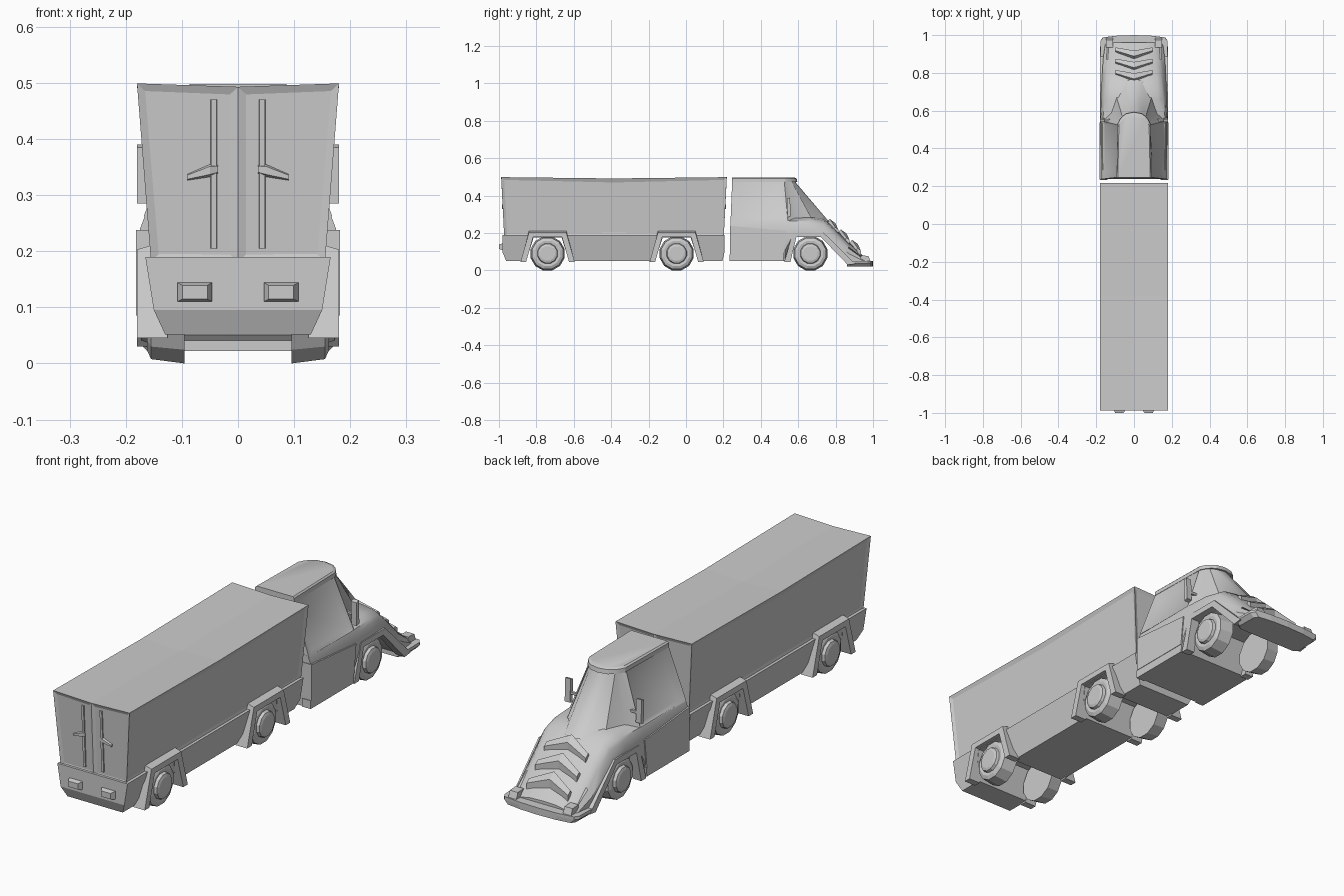
import bpy, bmesh, math
from mathutils import Vector, Matrix

if "Cube" in bpy.data.objects:
    bpy.data.objects.remove(bpy.data.objects["Cube"])


def finish(name, bm, smooth=None):
    bmesh.ops.recalc_face_normals(bm, faces=bm.faces)
    me = bpy.data.meshes.new(name)
    bm.to_mesh(me)
    bm.free()
    if smooth:
        me.polygons.foreach_set("use_smooth", [True] * len(me.polygons))
        me.set_sharp_from_angle(angle=math.radians(smooth))
    ob = bpy.data.objects.new(name, me)
    bpy.context.collection.objects.link(ob)
    return ob


def loft(bm, rings):
    """Skin closed rings and cap the ends; returns the side faces."""
    vs = [[bm.verts.new(p) for p in r] for r in rings]
    n = len(rings[0])
    sides = []
    for a, b in zip(vs, vs[1:]):
        for i in range(n):
            j = (i + 1) % n
            sides.append(bm.faces.new((a[i], a[j], b[j], b[i])))
    bm.faces.new(vs[0][::-1])
    bm.faces.new(vs[-1])
    return sides


def prism(bm, prof, x0, x1):
    """Extrude a (y, z) profile along x."""
    loft(bm, [[(x, y, z) for y, z in prof] for x in (x0, x1)])


def sides_prism(name, prof, x0, x1):
    bm = bmesh.new()
    for s in (1, -1):
        prism(bm, prof, s * x0, s * x1)
    return finish(name, bm)


def rect(y0, y1, z0, z1):
    return [(y0, z0), (y1, z0), (y1, z1), (y0, z1)]


def mirror_ring(half):
    return half + [(-x, y, z) for x, y, z in reversed(half) if x > 1e-6]


# ---- cargo box: flared, with sagging roof and recessed panels
YM = -0.385
bm = bmesh.new()
bmesh.ops.create_cube(bm, size=2)
for axis in ((1, 0, 0), (0, 1, 0)):
    bmesh.ops.bisect_plane(bm, geom=bm.verts[:] + bm.edges[:] + bm.faces[:],
                           plane_co=(0, 0, 0), plane_no=axis)
for v in bm.verts:
    x, y, z = v.co
    top = z > 0
    sag = 0.006 * (abs(x) < .1) + 0.007 * (abs(y) < .1)
    v.co = (x * (.18 if top else .155), YM + y * (.603 if top else .587),
            .499 - sag if top else .18)
bmesh.ops.recalc_face_normals(bm, faces=bm.faces)
for s in (1, -1):
    side = [f for f in bm.faces if f.normal.x * s > .8]
    bmesh.ops.inset_region(bm, faces=side, thickness=.022, depth=-.006)
    doors = [f for f in bm.faces if f.normal.y * s > .8 and f.calc_area() > .02]
    for f in doors:
        bmesh.ops.inset_region(bm, faces=[f], thickness=.02, depth=-.005)
finish("cargo_box", bm)

# ---- door bars and handles on both ends of the box
bm = bmesh.new()
hb = bmesh.new()
for e in (1, -1):
    for s in (1, -1):
        rings = []
        for z in (.205, .47):
            yw = .587 + .016 * (z - .18) / .32
            rings.append([(s * x, YM + e * (yw + d), z) for x, d in
                          ((.036, -.012), (.038, 0), (.048, 0), (.05, -.012))])
        loft(bm, rings)
        rings = []
        for x, z, h, d in ((.036, .346, .009, .006), (.05, .344, .012, .012), (.09, .332, .006, .009)):
            rings.append([(s * x, YM + e * (.588 + a), z + b) for a, b in
                          ((0, -h), (d, -h * .6), (d, h * .6), (0, h))])
        loft(hb, rings)
finish("door_bar", bm)
finish("door_handle", hb)

# ---- trailer chassis with wheel notches, tapered towards the bottom
WHEELS = (-.74, -.05)
prof = [(.205, .19), (-.98, .19), (-.98, .095), (-.962, .052)]
for w in WHEELS:
    prof += [(w - .115, .052), (w - .075, .175), (w + .075, .175), (w + .115, .052)]
prof += [(.195, .052), (.205, .095)]
bm = bmesh.new()
prism(bm, prof, -1, 1)
bmesh.ops.bisect_plane(bm, geom=bm.verts[:] + bm.edges[:] + bm.faces[:],
                       plane_co=(0, 0, .095), plane_no=(0, 0, 1))
for v in bm.verts:
    z = v.co.z
    v.co.x *= (.15 + (z - .095) * .16) if z > .095 else .13 + (z - .052) * .465
finish("trailer_chassis", bm)

# ---- rear lights
bm = bmesh.new()
for s in (1, -1):
    loft(bm, [[(s * (.077 + x * w), y, .127 + z * w) for x, z in
               ((-.031, -.017), (.031, -.017), (.031, .017), (-.031, .017))]
              for y, w in ((-.975, 1), (-.984, 1), (-1, .72))])
finish("rear_light", bm)

# ---- angular wheel arches
for w, nm in zip(WHEELS, ("rear", "middle")):
    arch = [(-.145, .045), (-.1, .203), (.1, .203), (.145, .045),
            (.115, .045), (.077, .178), (-.077, .178), (-.115, .045)]
    ob = sides_prism(nm + "_wheel_arch", [(w + y, z) for y, z in arch], .125, .18)
    for v in ob.data.vertices:      # lift the inner edge of the top
        if v.co.z > .2 and abs(v.co.x) < .13:
            v.co.z = .212
            v.co.x *= .15 / .125
sides_prism("front_wheel_arch",
            [(.525, .045), (.572, .203), (.735, .203), (.905, .035), (.865, .03),
             (.722, .178), (.59, .178), (.558, .045)], .14, .18)

# ---- wheels: 12-sided tyre with stepped hub
for w, nm in zip(WHEELS + (.665,), ("rear", "middle", "front")):
    bm = bmesh.new()
    for s in (1, -1):
        rings = []
        for x, r in ((.095, .094), (.155, .086), (.162, .07), (.16, .056), (.172, .052), (.176, .04)):
            rings.append([(s * x, w + r * math.cos(t), .094 + r * math.sin(t))
                          for t in [math.pi / 6 * (k + .5) for k in range(12)]])
        lowest = min(p[2] for p in rings[0])
        loft(bm, [[(x, y, z - lowest) for x, y, z in r] for r in rings])
    finish(nm + "_wheels", bm)

# ---- cab lower body and sloping nose, lofted along y
rings = []
for y, zb, zs, zt, ws, k in ((.238, .05, .2, .29, .178, .93), (.53, .05, .2, .29, .178, .93),
                             (.575, .18, .21, .29, .177, .92), (.66, .18, .215, .29, .175, .9),
                             (.735, .18, .205, .278, .172, .86), (.80, .108, .15, .222, .168, .84),
                             (.87, .032, .09, .152, .164, .84), (.96, .027, .045, .065, .152, .88)):
    half = [(0, y, zb), (ws * .9, y, zb), (ws, y, zb + (zs - zb) * .4), (ws, y, zs),
            (ws * (k + .05), y, zs + (zt - zs) * .45), (ws * k, y, zt - .026),
            (ws * .72, y, zt - .011), (ws * .4, y, zt - .002), (0, y, zt)]
    rings.append(half + [(-x, a, z) for x, a, z in reversed(half) if x > 0])
bm = bmesh.new()
loft(bm, rings)
finish("cab_body", bm, 35)

# ---- cabin with wraparound windscreen and recessed side windows
low = [(0, .77), (.05, .757), (.095, .68), (.125, .59), (.166, .545), (.168, .238)]
high = [(0, .585), (.04, .577), (.06, .562), (.074, .545), (.084, .525), (.09, .247)]
bm = bmesh.new()
faces = loft(bm, [mirror_ring([(x, y, .262) for x, y in low]),
                  mirror_ring([(x, y, .48) for x, y in high])])
bmesh.ops.recalc_face_normals(bm, faces=bm.faces)
glass = [f for f in faces if f.calc_center_median().y > .6]
bmesh.ops.inset_region(bm, faces=glass, thickness=.01, depth=-.005)
for s in (1, -1):
    f = [f for f in faces if abs(f.calc_center_median().y - .39) < .05
         and f.calc_center_median().x * s > .05]
    bmesh.ops.inset_region(bm, faces=f, thickness=.025, depth=-.009)
    for v in f[0].verts:
        if v.co.y < .35:
            v.co.y += .02
            if v.co.z > .38:        # window top slopes down to the back
                v.co.z -= .045
                v.co.x += s * .0155
finish("cabin", bm, 35)

# ---- roof cap
bm = bmesh.new()
loft(bm, [mirror_ring([(x * k, .25 + (y - .25) * k2, z) for x, y in high])
          for z, k, k2 in ((.474, 1.03, 1.03), (.492, 1.02, 1.02), (.498, .95, .98))])
finish("cab_roof", bm, 25)

# ---- door panel, step and mirrors
sides_prism("lower_door_panel", [(.235, .085), (.235, .238), (.537, .212), (.522, .085)], .14, .182)
sides_prism("cab_step", [(.232, .05), (.232, .085), (.525, .09), (.52, .05)], .14, .18)
sides_prism("mirror_arm", rect(.546, .556, .325, .335), .12, .17)
sides_prism("mirror", [(.542, .285), (.54, .385), (.556, .39), (.56, .29)], .155, .18)


# ---- three chevron ridges on the nose
def hood(y):
    return .28 - .93 * (y - .735)


bm = bmesh.new()
for y0 in (.772, .832, .892):
    rings = []
    for x, dy, k in ((-.098, .03, .5), (0, 0, 1), (.098, .03, .5)):
        y = y0 + dy
        base = hood(y) - .004 * (x != 0)
        rings.append([(x, y - .022 * k, base + .008), (x, y - .004, base + .024 * k + .006),
                      (x, y + .026 * k, base + .008 * k), (x, y + .026 * k, base - .035)])
    loft(bm, rings)
finish("nose_chevrons", bm)

# ---- front bumper lip with lamp blocks
lip = [(0, 1), (.09, .997), (.165, .988), (.178, .97), (.18, .88), (.16, .862), (0, .862)]
bm = bmesh.new()
loft(bm, [[(x, y, z) for x, y, z in
           [(px * k, py, zz) for px, py in lip] + [(-px * k, py, zz) for px, py in lip[-2:0:-1]]]
          for zz, k in ((.022, .9), (.04, 1), (.052, .99))])
finish("front_bumper", bm)
sides_prism("front_lamp", [(.932, .045), (.935, .08), (.975, .078), (.988, .045)], .11, .148)
